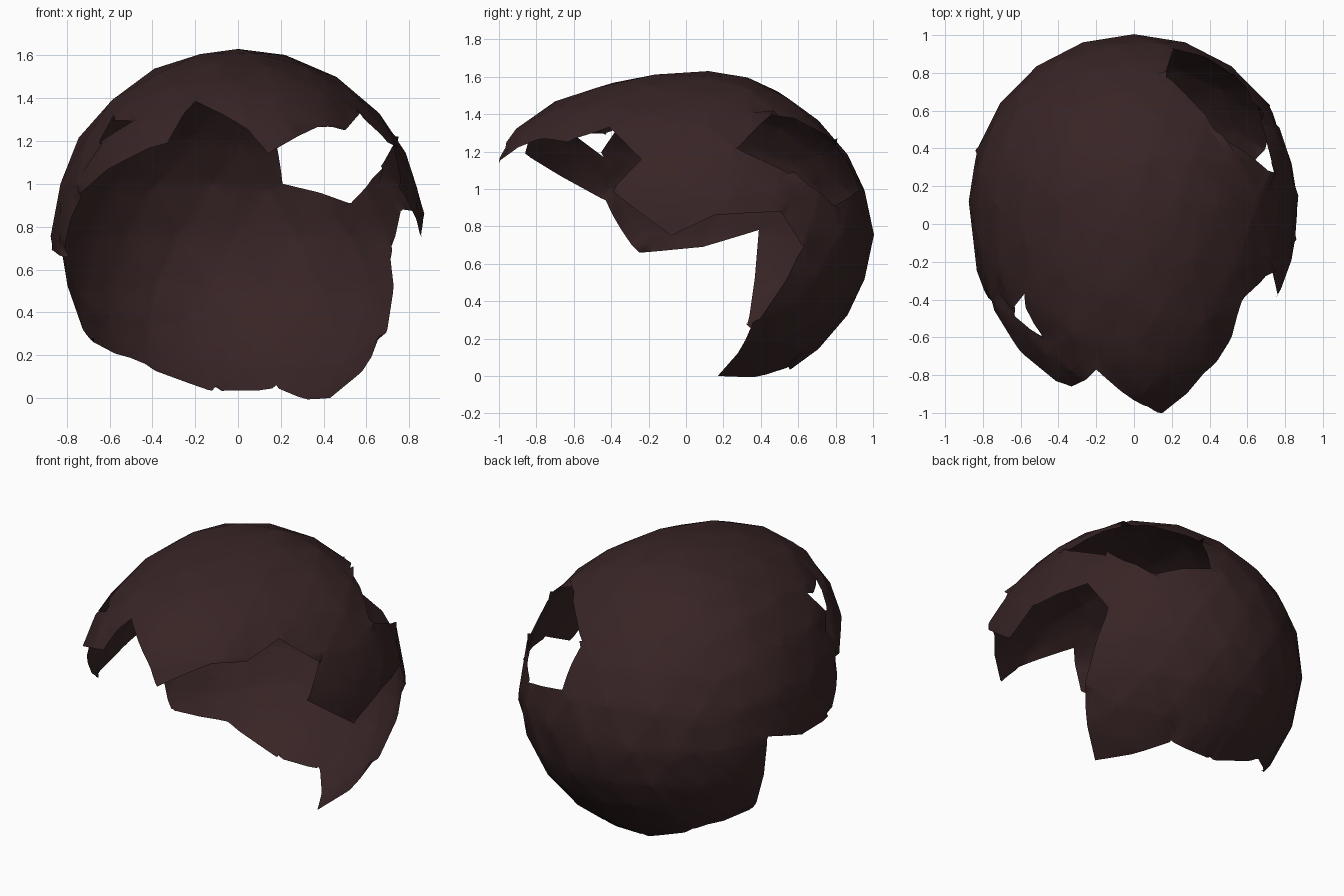
import bpy, bmesh
from mathutils import Vector

if "Cube" in bpy.data.objects:
    bpy.data.objects.remove(bpy.data.objects["Cube"])

CENTRE = Vector((0.0, 0.12, 0.755))

# Corners of the jagged main opening, in order around its rim
OPENING = [
    (.43, .17, 0), (.66, .36, .29), (.72, .63, .69), (.77, .51, .88),
    (.87, .15, .86), (.86, -.08, .75), (.75, -.39, .985), (.75, -.25, 1.17),
    (.57, -.41, 1.33), (.5, -.63, 1.25), (.37, -.79, 1.265), (.14, -1, 1.14),
    (.05, -.96, 1.25), (-.2, -.77, 1.385), (-.33, -.86, 1.19),
    (-.73, -.43, .94), (-.79, -.25, .66), (-.87, .09, .69), (-.84, .39, .78),
    (-.67, .32, .28), (-.46, .55, .17), (-.1, .54, .06), (.18, .54, .06)]
# Large hole at the back right
BACK_HOLE = [(.17, .81, 1.27), (.47, .47, 1.42), (.75, .27, 1.22),
             (.69, .58, 1.09), (.53, .8, .91), (.21, .93, 1.0)]
# Small chip at the front left
CHIP = [(-.63, -.44, 1.17), (-.58, -.37, 1.32), (-.57, -.43, 1.29),
        (-.48, -.6, 1.29)]


def egg(n):
    """Turn a unit direction into a point on the egg-shaped shell."""
    x, y, z = n
    if y > 0:                                   # rounded, slightly flat back
        n = n * (1 - 0.14 * y * y * z * z)
        return CENTRE + Vector((n.x * .875, n.y * .885, n.z * .875))
    t = -y * 1.19                               # long, lifted front
    return CENTRE + Vector((x * .875, -t, z * .875 + .12 * t * t))


def inside(face, planes):
    d = face.calc_center_median() - CENTRE
    return all(d.dot(n) > 0 for n in planes)


def cut_hole(bm, corners, middle):
    """Remove a star-shaped hole as a fan of wedges seen from the centre."""
    rim = [Vector(c) - CENTRE for c in corners]
    for a, b in zip(rim, rim[1:] + rim[:1]):
        planes = []
        for p, q, r in ((middle, a, b), (a, b, middle), (b, middle, a)):
            n = p.cross(q).normalized()
            planes.append(n if n.dot(r) > 0 else -n)
        for k, n in enumerate(planes):
            faces = [f for f in bm.faces if inside(f, planes[:k])]
            geom = set(faces)
            for f in faces:
                geom.update(f.edges)
                geom.update(f.verts)
            bmesh.ops.bisect_plane(bm, geom=list(geom), dist=1e-5,
                                   plane_co=CENTRE, plane_no=n)
        gone = [f for f in bm.faces if inside(f, planes)]
        bmesh.ops.delete(bm, geom=gone, context='FACES')
    # Seat the rim exactly on its corners
    edge_verts = [v for v in bm.verts if v.is_boundary]
    for c in corners:
        c = Vector(c)
        v = min(edge_verts, key=lambda w: (w.co - c).length)
        if (v.co - c).length < .1:
            v.co = c


# Egg-shaped shell
bm = bmesh.new()
bmesh.ops.create_icosphere(bm, subdivisions=3, radius=1)
for v in bm.verts:
    v.co = egg(v.co.normalized())

# Broken openings
cut_hole(bm, OPENING, Vector((0, -.8, -.6)))
for hole in (BACK_HOLE, CHIP):
    mid = sum((Vector(c) for c in hole), Vector()) / len(hole) - CENTRE
    cut_hole(bm, hole, mid)
for f in bm.faces:
    f.smooth = True

mesh = bpy.data.meshes.new("broken_shell")
bm.to_mesh(mesh)
bm.free()
shell = bpy.data.objects.new("broken_shell", mesh)
bpy.context.collection.objects.link(shell)

# Dark brown colour
brown = bpy.data.materials.new("dark_brown")
brown.diffuse_color = (0.040, 0.018, 0.019, 1)
brown.use_nodes = True
brown.node_tree.nodes["Principled BSDF"].inputs["Base Color"].default_value = brown.diffuse_color
mesh.materials.append(brown)
